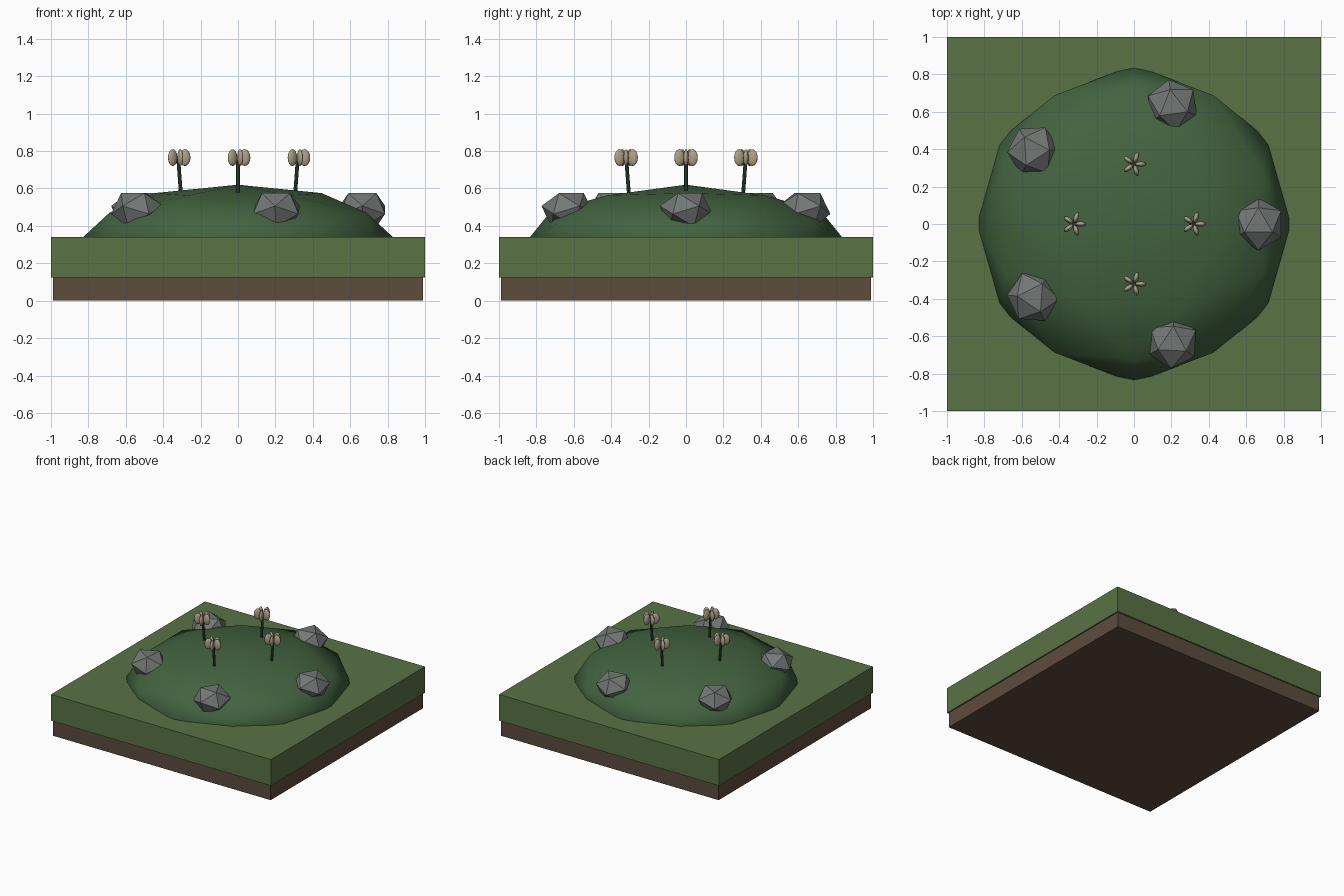
import bpy, bmesh
from math import radians, cos, sin, pi
from mathutils import Matrix, Vector

if "Cube" in bpy.data.objects:
    bpy.data.objects.remove(bpy.data.objects["Cube"])


def material(name, rgb):
    m = bpy.data.materials.new(name)
    m.diffuse_color = (*rgb, 1)
    m.use_nodes = True
    m.node_tree.nodes["Principled BSDF"].inputs["Base Color"].default_value = m.diffuse_color
    return m


GRASS = material("grass", (0.10, 0.17, 0.06))
MOSS = material("moss", (0.055, 0.125, 0.05))
DIRT = material("dirt", (0.11, 0.072, 0.046))
STONE = material("stone", (0.17, 0.19, 0.18))
STEM = material("stem", (0.03, 0.07, 0.035))
PETAL = material("petal", (0.42, 0.36, 0.25))


def finish(name, bm, mat, smooth=False):
    mesh = bpy.data.meshes.new(name)
    bm.to_mesh(mesh)
    bm.free()
    mesh.materials.append(mat)
    for p in mesh.polygons:
        p.use_smooth = smooth
    ob = bpy.data.objects.new(name, mesh)
    bpy.context.collection.objects.link(ob)
    return ob


def scale(x, y, z):
    return Matrix.Diagonal((x, y, z, 1))


def box(name, half, z0, z1, mat):
    bm = bmesh.new()
    bmesh.ops.create_cube(bm, size=1, matrix=Matrix.Translation((0, 0, (z0 + z1) / 2))
                          @ scale(2 * half, 2 * half, z1 - z0))
    finish(name, bm, mat)


def ico(name, level, matrix, mat, smooth=False):
    bm = bmesh.new()
    bmesh.ops.create_icosphere(bm, subdivisions=level, radius=1, matrix=matrix)
    finish(name, bm, mat, smooth)


# ground slabs
box("dirt_base", 0.99, 0.0, 0.13, DIRT)
box("grass_slab", 1.0, 0.125, 0.34, GRASS)

# mound: flattened icosphere with an edge midpoint turned upward
ico("mound", 2, Matrix.Translation((0, 0, 0.32)) @ scale(0.85, 0.85, 0.30)
    @ Matrix.Rotation(radians(-31.72), 4, 'Y'), MOSS, True)

# ring of five rocks, each resting with a flat face up
for i, yaw in enumerate((-30, -22, 3, 56, 87)):
    a = 2 * pi * i / 5
    ico(f"rock_{i + 1}", 1, Matrix.Translation((0.665 * cos(a), 0.665 * sin(a), 0.485))
        @ scale(0.143, 0.143, 0.113)
        @ Matrix.Rotation(radians(yaw), 4, 'Z')
        @ Matrix.Rotation(radians(37.38), 4, 'Y'), STONE)

# four flowers with outward-leaning stems and five petals
for i in range(4):
    a = i * pi / 2
    out = Vector((cos(a), sin(a), 0))
    foot = out * 0.303 + Vector((0, 0, 0.54))
    head = out * 0.32 + Vector((0, 0, 0.765))
    axis = head - foot
    bm = bmesh.new()
    bmesh.ops.create_cone(bm, cap_ends=True, segments=8, radius1=0.01, radius2=0.01,
                          depth=axis.length, matrix=Matrix.Translation((foot + head) / 2)
                          @ axis.to_track_quat('Z', 'Y').to_matrix().to_4x4())
    stem = finish(f"flower_stem_{i + 1}", bm, STEM, False)

    bm = bmesh.new()
    for k in range(5):
        bmesh.ops.create_uvsphere(bm, u_segments=12, v_segments=8, radius=1,
                                  matrix=Matrix.Translation(head)
                                  @ Matrix.Rotation(2 * pi * k / 5, 4, 'Z')
                                  @ Matrix.Translation((0.036, 0, 0))
                                  @ scale(0.03, 0.014, 0.045))
    finish(f"flower_petals_{i + 1}", bm, PETAL, True)
